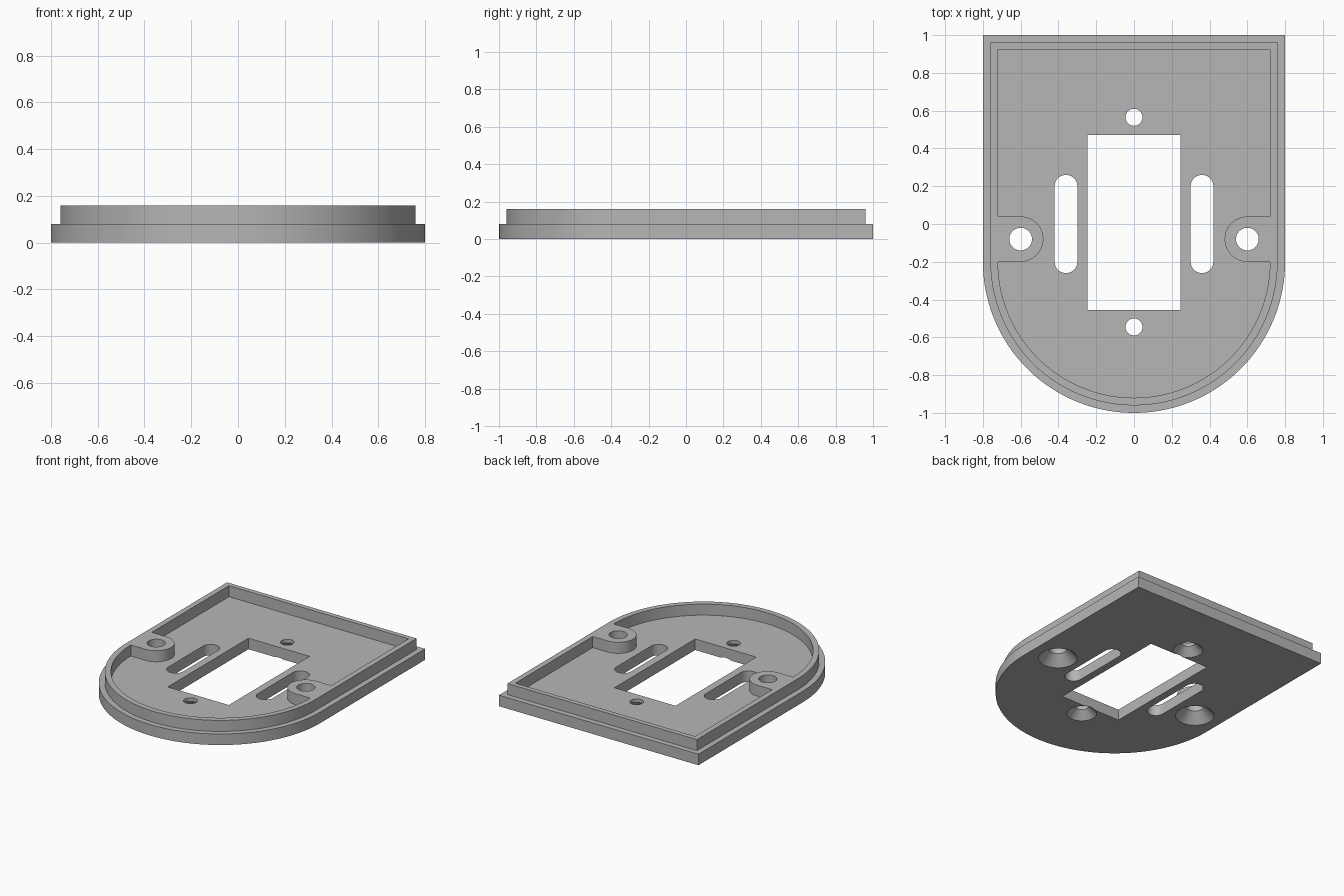
import bpy
import bmesh
from math import sin, cos, radians

cube = bpy.data.objects.get("Cube")
if cube:
    bpy.data.objects.remove(cube, do_unlink=True)

PLATE, TOP = 0.08, 0.16      # plate thickness and rim height

grey = bpy.data.materials.new("plain grey")
grey.use_nodes = True
grey.diffuse_color = (0.47, 0.47, 0.47, 1)
grey.node_tree.nodes["Principled BSDF"].inputs["Base Color"].default_value = grey.diffuse_color


def arc(cx, cy, r, start, end, n):
    angles = [radians(start + (end - start) * i / n) for i in range(n + 1)]
    return [(cx + r * cos(a), cy + r * sin(a)) for a in angles]


def loft(name, rings):
    """Closed solid through a list of (outline, z) rings of equal length."""
    bm = bmesh.new()
    loops = [[bm.verts.new((x, y, z)) for x, y in outline] for outline, z in rings]
    n = len(loops[0])
    bm.faces.new(loops[0])
    bm.faces.new(loops[-1])
    for low, high in zip(loops, loops[1:]):
        for i in range(n):
            j = (i + 1) % n
            bm.faces.new((low[i], low[j], high[j], high[i]))
    bmesh.ops.recalc_face_normals(bm, faces=bm.faces)
    mesh = bpy.data.meshes.new(name)
    bm.to_mesh(mesh)
    bm.free()
    mesh.materials.append(grey)
    obj = bpy.data.objects.new(name, mesh)
    bpy.context.collection.objects.link(obj)
    return obj


def prism(name, outline, z0, z1):
    return loft(name, [(outline, z0), (outline, z1)])


def combine(body, other, operation):
    mod = body.modifiers.new(other.name, 'BOOLEAN')
    mod.object, mod.operation, mod.solver = other, operation, 'EXACT'
    bpy.context.view_layer.objects.active = body
    bpy.ops.object.modifier_apply(modifier=mod.name)
    bpy.data.objects.remove(other, do_unlink=True)


def shield(inset):
    """Square back, round front."""
    r = 0.8 - inset
    return arc(0, -0.2, r, 180, 360, 96) + [(r, 1 - inset), (-r, 1 - inset)]


# Plate with a stepped-in upper block
body = prism("cover_plate", shield(0), 0, PLATE)
combine(body, prism("rim_block", shield(0.04), PLATE / 2, TOP), 'UNION')

# Cavity that leaves the thin rim and the two screw bosses
half = arc(0, -0.2, 0.72, 270, 360, 48)
half += arc(0.6, -0.08, 0.12, 270, 90, 32)
half += [(0.72, 0.04), (0.72, 0.925)]
cavity = half + [(-x, y) for x, y in reversed(half[1:])]
combine(body, prism("cavity", cavity, PLATE, TOP + 0.1), 'DIFFERENCE')

# Rectangular window
window = [(-0.245, -0.455), (0.245, -0.455), (0.245, 0.47), (-0.245, 0.47)]
combine(body, prism("window", window, -0.1, TOP + 0.1), 'DIFFERENCE')

# Long slots
for x in (-0.36, 0.36):
    slot = arc(x, 0.2, 0.06, 0, 180, 20) + arc(x, -0.2, 0.06, 180, 360, 20)
    combine(body, prism("slot", slot, -0.1, TOP + 0.1), 'DIFFERENCE')

# Screw holes, countersunk from below: x, y, hole radius, sink radius
for x, y, r, sink in ((-0.6, -0.08, 0.06, 0.13), (0.6, -0.08, 0.06, 0.13),
                      (0, 0.565, 0.045, 0.1), (0, -0.545, 0.045, 0.1)):
    steps = ((sink + 0.02, -0.02), (r, sink - r), (r, TOP + 0.1))
    rings = [(arc(x, y, radius, 0, 352.5, 47), z) for radius, z in steps]
    combine(body, loft("screw_hole", rings), 'DIFFERENCE')

# Smooth curved walls, crisp edges
bpy.ops.object.select_all(action='DESELECT')
body.select_set(True)
bpy.context.view_layer.objects.active = body
bpy.ops.object.shade_smooth_by_angle(angle=radians(30))
